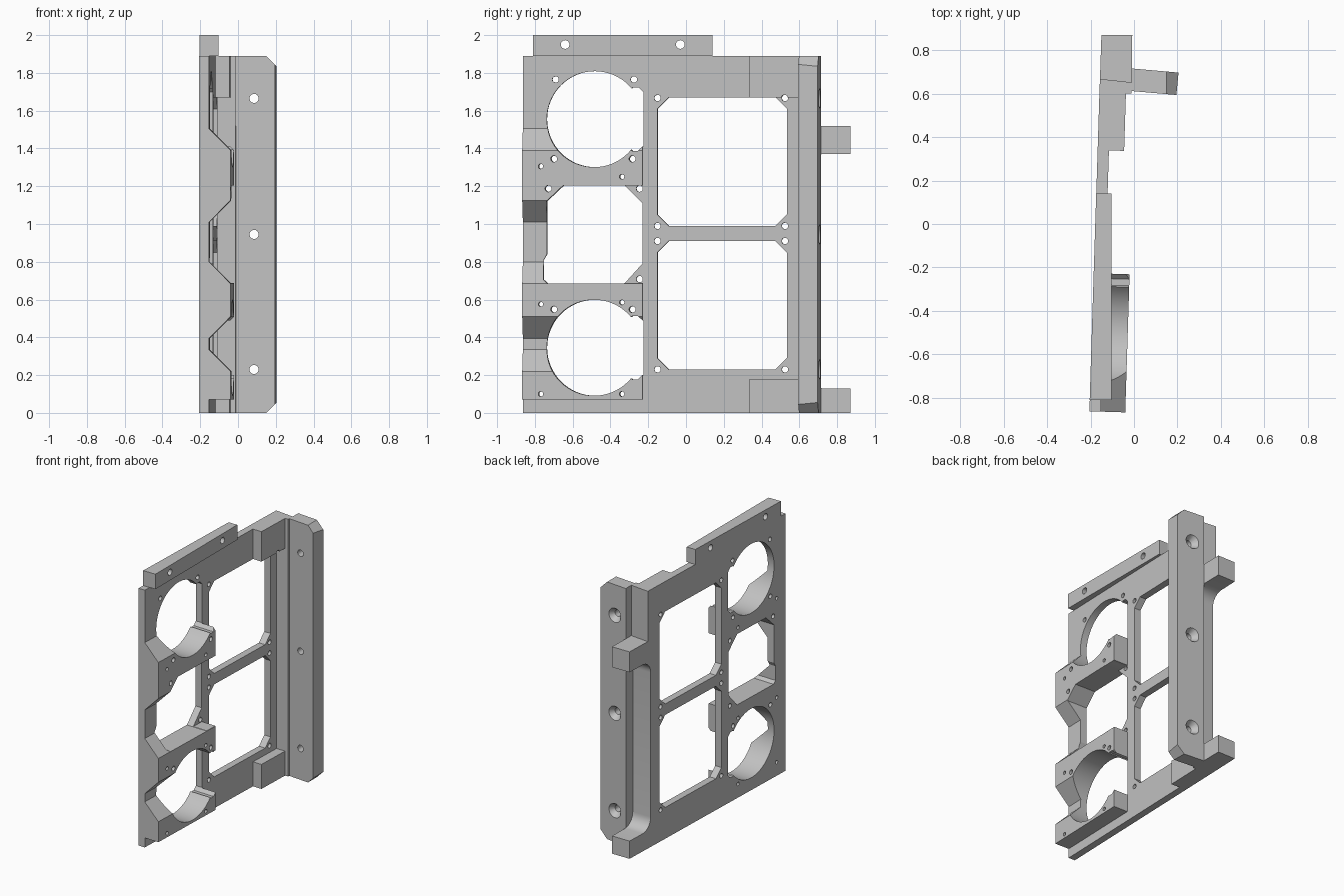
import bpy, bmesh, math
from mathutils import Matrix, Vector

if "Cube" in bpy.data.objects:
    bpy.data.objects.remove(bpy.data.objects["Cube"])

grey = bpy.data.materials.new("plain_grey")
grey.use_nodes = True
grey.diffuse_color = (0.54, 0.54, 0.54, 1)
grey.node_tree.nodes["Principled BSDF"].inputs["Base Color"].default_value = (0.54, 0.54, 0.54, 1)

FACE = -0.178                       # outer face of the plate
FRONT = FACE + 0.052                # inner face of the plate
HEIGHT = 1.89
TILT = Matrix.Rotation(math.radians(-1.8), 4, 'Z')
PLACE = {'x': lambda a, b, d: (d, a, b),
         'y': lambda a, b, d: (a, d, b),
         'z': lambda a, b, d: (a, b, d)}


def prisms(name, outlines, axis, lo, hi):
    """One object holding each outline extruded along an axis."""
    bm = bmesh.new()
    for pts in outlines:
        low = [bm.verts.new(PLACE[axis](a, b, lo)) for a, b in pts]
        high = [bm.verts.new(PLACE[axis](a, b, hi)) for a, b in pts]
        bm.faces.new(low)
        bm.faces.new(high[::-1])
        for i in range(len(pts)):
            j = (i + 1) % len(pts)
            bm.faces.new((low[i], high[i], high[j], low[j]))
    return finish(name, bm)


def finish(name, bm):
    bmesh.ops.recalc_face_normals(bm, faces=bm.faces)
    mesh = bpy.data.meshes.new(name)
    bm.to_mesh(mesh)
    bm.free()
    mesh.materials.append(grey)
    obj = bpy.data.objects.new(name, mesh)
    bpy.context.collection.objects.link(obj)
    return obj


def rect(a0, a1, b0, b1):
    return [(a0, b0), (a1, b0), (a1, b1), (a0, b1)]


def chamfered(a0, a1, b0, b1, c):
    return [(a0 + c, b0), (a1 - c, b0), (a1, b0 + c), (a1, b1 - c),
            (a1 - c, b1), (a0 + c, b1), (a0, b1 - c), (a0, b0 + c)]


def circle(a, b, r, n=16):
    return [(a + r * math.cos(t * math.tau / n), b + r * math.sin(t * math.tau / n)) for t in range(n)]


def cut(obj, cutters):
    for c in cutters:
        c.hide_render = True
        mod = obj.modifiers.new("cut", 'BOOLEAN')
        mod.operation = 'DIFFERENCE'
        mod.solver = 'EXACT'
        mod.object = c
        with bpy.context.temp_override(object=obj, active_object=obj):
            bpy.ops.object.modifier_apply(modifier=mod.name)


def discard(cutters):
    for c in cutters:
        bpy.data.objects.remove(c)


def smooth(obj):
    bpy.ops.object.select_all(action='DESELECT')
    obj.select_set(True)
    bpy.context.view_layer.objects.active = obj
    bpy.ops.object.shade_smooth_by_angle(angle=math.radians(25))


# Flat plate, three tapered cradle blocks, two corner blocks
plate = prisms("plate", [rect(-0.868, 0.605, 0, HEIGHT)], 'x', FACE, FRONT)
DEEP = FACE + 0.165
cradle = prisms("cradle_blocks", [
    [(FRONT, 1.01), (DEEP, 1.125), (DEEP, 1.39), (FRONT, 1.505)],
    [(FRONT, 0.395), (DEEP, 0.51), (DEEP, 0.685), (FRONT, 0.8)],
    [(FRONT, 0.07), (DEEP, 0.07), (DEEP, 0.22), (FRONT, 0.335)]], 'y', -0.868, -0.232)
corners = prisms("corner_blocks", [rect(0.335, 0.605, 0, 0.18), rect(0.335, 0.605, 1.67, HEIGHT)],
                 'x', FRONT, FACE + 0.122)

# Openings through plate and cradle
openings = []
for z in (0.345, 1.555):
    openings.append(prisms("round_opening", [circle(-0.487, z, 0.254, 64)], 'x', -0.5, 0.5))
    openings.append(prisms("side_relief", [chamfered(-0.31, -0.23, z - 0.168, z + 0.168, 0.025)], 'x', -0.5, 0.5))
openings.append(prisms("middle_opening", [[
    (-0.74, 0.84), (-0.757, 0.81), (-0.757, 0.705), (-0.735, 0.685), (-0.33, 0.685), (-0.235, 0.79),
    (-0.235, 1.11), (-0.33, 1.205), (-0.65, 1.205), (-0.74, 1.12)]], 'x', -0.5, 0.5))
windows = prisms("window_openings", [chamfered(-0.155, 0.53, z, z + 0.68, 0.06) for z in (0.23, 0.99)],
                 'x', -0.5, 0.5)

# Screw holes, larger through the plate and smaller through the blocks
large = [(y, z) for y in (-0.155, 0.52) for z in (0.23, 0.91, 0.99, 1.667)]
large += [(-0.695, 1.765), (-0.28, 1.765), (-0.70, 1.345), (-0.285, 1.345), (-0.73, 1.187),
          (-0.25, 1.187), (-0.25, 0.708), (-0.70, 0.548), (-0.285, 0.548)]
small = [(-0.77, 1.305), (-0.34, 1.25), (-0.77, 0.575), (-0.34, 0.585), (-0.77, 0.1), (-0.34, 0.1)]
holes = prisms("screw_holes", [circle(y, z, 0.017) for y, z in large]
               + [circle(y, z, 0.013) for y, z in small], 'x', -0.5, 0.5)
step = prisms("cradle_step", [rect(-0.345, -0.2, 0.687, 1.203)], 'x', FRONT - 0.01, 0.5)

cut(plate, openings + [windows, holes])
cut(cradle, openings + [step, holes])
cut(corners, [holes])
discard(openings + [windows, holes, step])
for part in (plate, cradle, corners):
    part.data.transform(TILT)
    smooth(part)

# Top tab with two holes
tab = prisms("top_tab", [[(-0.204, -0.81), (-0.104, -0.81), (-0.104, 0.14), (-0.174, 0.14)]],
             'z', HEIGHT, 2.0)
tab_holes = prisms("tab_holes", [circle(y, 1.95, 0.023) for y in (-0.64, -0.03)], 'x', -0.5, 0.5)
cut(tab, [tab_holes])
discard([tab_holes])
smooth(tab)

# Side flange, clipped at its outer corners and drilled with countersunk holes
flange = prisms("side_flange", [[
    (-0.04, 0.6), (-0.012, 0.635), (-0.012, 0.716), (0.205, 0.697), (0.195, 0.594), (-0.022, 0.613)]],
    'z', 0, HEIGHT)
clips = prisms("corner_clips", [
    [(0.14, 1.9), (0.25, 1.9), (0.25, 1.79)], [(0.14, -0.01), (0.25, -0.01), (0.25, 0.1)]], 'y', 0.5, 0.8)
levels = (0.23, 0.945, 1.665)
bores = prisms("bores", [circle(0.085, z, 0.024, 24) for z in levels], 'y', 0.5, 0.8)
bm = bmesh.new()
for z in levels:
    bmesh.ops.create_cone(bm, cap_ends=True, segments=24, radius1=0.055, radius2=0.02, depth=0.05,
                          matrix=Matrix.Translation(Vector((0.085, 0.687, z))) @ Matrix.Rotation(math.pi / 2, 4, 'X'))
sinks = finish("countersinks", bm)
cut(flange, [clips, bores, sinks])
discard([clips, bores, sinks])
smooth(flange)

# Rear edge with two lugs and a round-cornered recess between them
edge = prisms("rear_edge", [[(-0.159, 0.6), (-0.157, 0.668), (-0.012, 0.652), (-0.012, 0.6)]],
              'z', 1.52, HEIGHT)
lugs = prisms("rear_lugs", [[(-0.159, 0.6), (-0.15, 0.87), (-0.008, 0.87), (-0.012, 0.6)]], 'z', 0, 1.52)
R, Y0, Z0, Z1 = 0.09, 0.635, 0.13, 1.37
arc = [(Y0 + R - R * math.cos(t * math.pi / 16), R - R * math.sin(t * math.pi / 16)) for t in range(9)]
recess = prisms("recess", [[(1, Z0)] + [(y, Z0 + d) for y, d in arc[::-1]]
                           + [(y, Z1 - d) for y, d in arc] + [(1, Z1)]], 'x', -0.5, 0.5)
cut(lugs, [recess])
discard([recess])
smooth(lugs)
